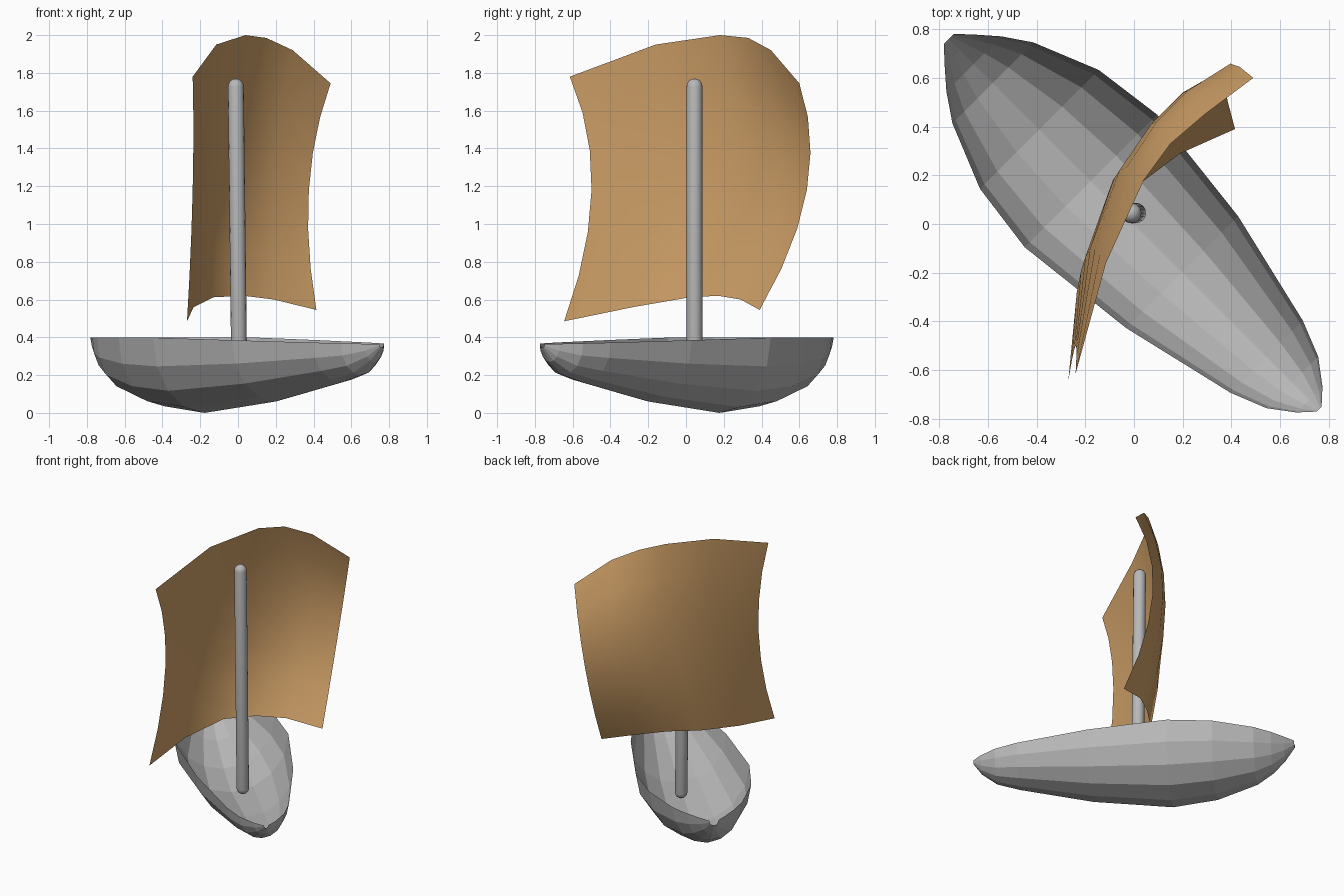
import bpy, bmesh, math
from mathutils import Vector

cube = bpy.data.objects.get("Cube")
if cube:
    bpy.data.objects.remove(cube)


def material(name, rgb):
    m = bpy.data.materials.new(name)
    m.use_nodes = True
    colour = (*rgb, 1)
    m.diffuse_color = colour
    m.node_tree.nodes["Principled BSDF"].inputs["Base Color"].default_value = colour
    return m


def loft(name, rows, mat, smooth):
    """Skin a sheet over equal-length rows of points."""
    bm = bmesh.new()
    grid = [[bm.verts.new(p) for p in row] for row in rows]
    for a, b in zip(grid, grid[1:]):
        for i in range(len(a) - 1):
            face = bm.faces.new((a[i], a[i + 1], b[i + 1], b[i]))
            face.smooth = smooth
    mesh = bpy.data.meshes.new(name)
    bm.to_mesh(mesh)
    bm.free()
    mesh.materials.append(mat)
    obj = bpy.data.objects.new(name, mesh)
    bpy.context.collection.objects.link(obj)
    return obj


grey = material("weathered grey", (0.48, 0.48, 0.48))
tan = material("tan canvas", (0.64, 0.36, 0.14))

# Hull: open shell of half-round sections (distance along, half beam, keel height)
stations = [(-1.075, 0.03, 0.365), (-1.01, 0.09, 0.27), (-0.93, 0.16, 0.19),
            (-0.82, 0.235, 0.12), (-0.55, 0.345, 0.035), (-0.25, 0.385, 0.0),
            (0.28, 0.325, 0.06), (0.77, 0.21, 0.16), (0.92, 0.15, 0.20),
            (1.02, 0.075, 0.27), (1.075, 0.015, 0.345)]
SIDES = 8
along = Vector((1, -1, 0)).normalized()
across = Vector((1, 1, 0)).normalized()
sections = []
for u, beam, keel in stations:
    rim = 0.40 - 0.026 * max(0, u + 0.3)
    section = []
    for i in range(SIDES + 1):
        a = math.pi * i / SIDES
        p = along * u + across * beam * math.cos(a)
        p.z = rim - (rim - keel) * math.sin(a)
        section.append(p)
    sections.append(section)
loft("hull", sections, grey, False)

# Mast: slightly leaning pole with rounded ends
foot, tip = Vector((0.008, 0.045, 0.09)), Vector((-0.012, 0.045, 1.77))
radius, rings, turns = 0.042, 4, 16
axis = tip - foot
length = axis.length
profile = []
for i in range(rings + 1):
    a = math.pi / 2 * i / rings
    profile.append((radius * math.sin(a), radius * (1 - math.cos(a))))
profile += [(r, length - h) for r, h in reversed(profile)]
turn = axis.to_track_quat('Z', 'Y')
mast = loft("mast", [[foot + turn @ Vector((r * math.cos(t), r * math.sin(t), h))
                      for t in [math.tau * k / turns for k in range(turns + 1)]]
                     for r, h in profile], grey, True)
bm = bmesh.new()
bm.from_mesh(mast.data)
bmesh.ops.remove_doubles(bm, verts=bm.verts, dist=0.0005)
bmesh.ops.recalc_face_normals(bm, faces=bm.faces)
bm.to_mesh(mast.data)
bm.free()

# Sail: billowing sheet curved through a top, middle and bottom line
top = [(-0.24, -0.615, 1.78), (-0.115, -0.16, 1.95), (0.04, 0.18, 2.0),
       (0.15, 0.33, 1.985), (0.29, 0.45, 1.92), (0.49, 0.60, 1.745)]
middle = [(-0.24, -0.50, 1.18), (-0.18, -0.10, 1.28), (-0.06, 0.22, 1.32),
          (0.07, 0.41, 1.31), (0.20, 0.54, 1.27), (0.375, 0.64, 1.18)]
bottom = [(-0.27, -0.645, 0.485), (-0.235, -0.28, 0.56), (-0.13, 0.02, 0.612),
          (0.03, 0.17, 0.62), (0.19, 0.29, 0.60), (0.415, 0.39, 0.545)]
ROWS = 6
sail_rows = []
for j in range(ROWS + 1):
    t = j / ROWS
    weights = ((2 * t - 1) * (t - 1), 4 * t * (1 - t), t * (2 * t - 1))
    sail_rows.append([sum((Vector(p) * w for p, w in zip(column, weights)), Vector())
                      for column in zip(top, middle, bottom)])
loft("sail", sail_rows, tan, True)
